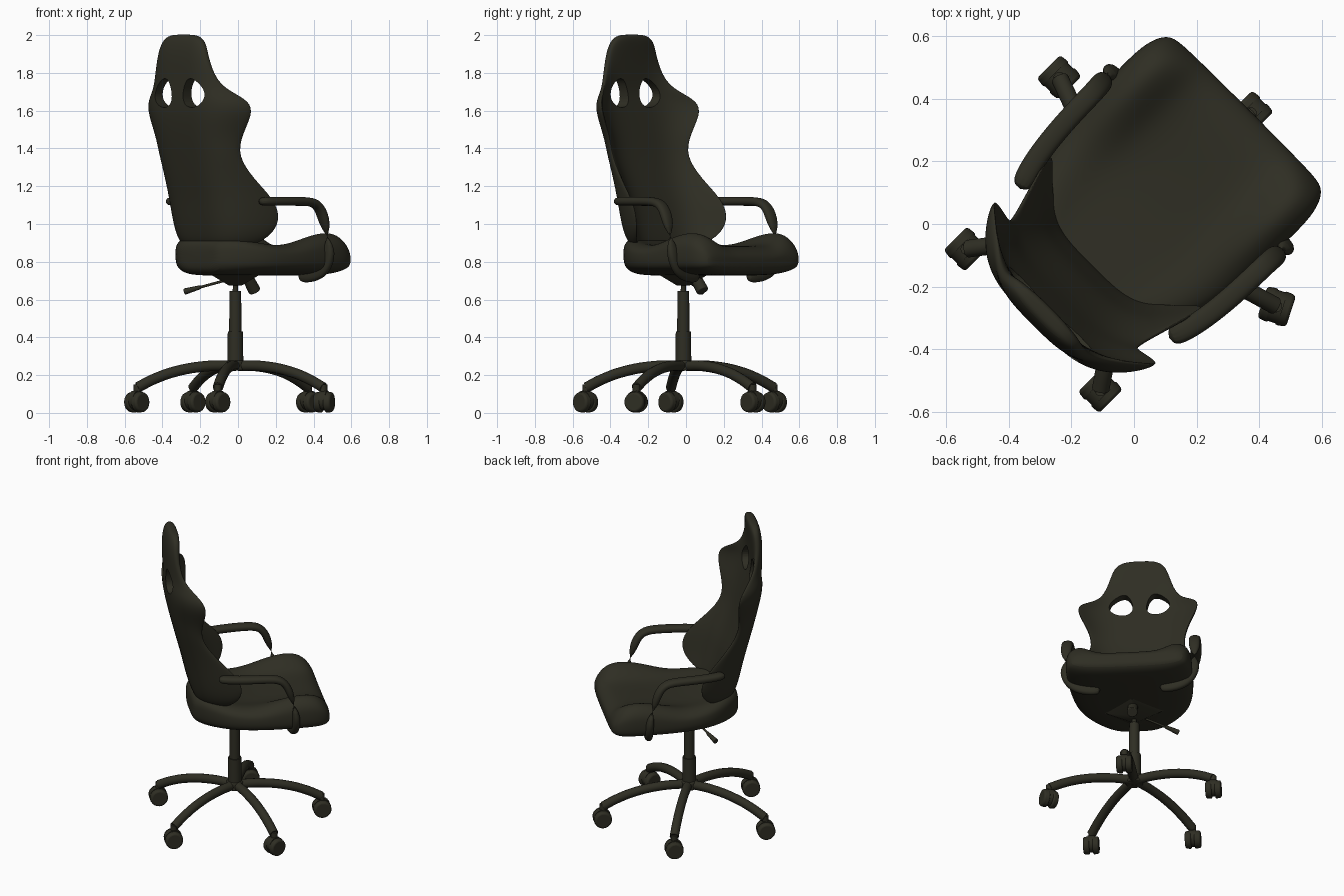
import bpy, bmesh, math
from mathutils import Matrix, Vector

cube = bpy.data.objects.get("Cube")
if cube:
    bpy.data.objects.remove(cube)

TURN = Matrix.Rotation(math.radians(-45), 4, 'Z')   # chair faces +x +y
mat = bpy.data.materials.new("dark olive black")
mat.use_nodes = True
COLOUR = (0.028, 0.027, 0.017, 1)
mat.diffuse_color = COLOUR
mat.node_tree.nodes["Principled BSDF"].inputs["Base Color"].default_value = COLOUR


def finish(name, data):
    obj = bpy.data.objects.new(name, data)
    bpy.context.collection.objects.link(obj)
    obj.matrix_world = TURN
    data.materials.append(mat)
    if obj.type == 'MESH':
        bpy.ops.object.select_all(action='DESELECT')
        obj.select_set(True)
        bpy.context.view_layer.objects.active = obj
        bpy.ops.object.shade_smooth_by_angle(angle=math.radians(40))
    return obj


def from_bmesh(name, bm):
    bmesh.ops.recalc_face_normals(bm, faces=bm.faces)
    mesh = bpy.data.meshes.new(name)
    bm.to_mesh(mesh)
    bm.free()
    return finish(name, mesh)


def loft(name, rings):
    bm = bmesh.new()
    loops = [[bm.verts.new(p) for p in ring] for ring in rings]
    n = len(loops[0])
    for a, b in zip(loops, loops[1:]):
        for i in range(n):
            j = (i + 1) % n
            bm.faces.new((a[i], a[j], b[j], b[i]))
    bm.faces.new(loops[0])
    bm.faces.new(loops[-1])
    obj = from_bmesh(name, bm)
    sub = obj.modifiers.new("soft", 'SUBSURF')
    sub.levels = sub.render_levels = 2
    return obj


def rod(name, start, end, r1, r2, sides=24, bevel=0.0):
    start, end = Vector(start), Vector(end)
    axis = end - start
    bm = bmesh.new()
    place = Matrix.Translation((start + end) / 2) @ axis.to_track_quat('Z', 'Y').to_matrix().to_4x4()
    bmesh.ops.create_cone(bm, cap_ends=True, segments=sides, radius1=r1, radius2=r2,
                          depth=axis.length, matrix=place)
    obj = from_bmesh(name, bm)
    if bevel:
        mod = obj.modifiers.new("round", 'BEVEL')
        mod.width, mod.segments = bevel, 3


def tube(name, points, radius):
    curve = bpy.data.curves.new(name, 'CURVE')
    curve.dimensions = '3D'
    curve.bevel_depth, curve.bevel_resolution = radius, 4
    curve.use_fill_caps = True
    spline = curve.splines.new('BEZIER')
    spline.bezier_points.add(len(points) - 1)
    for knot, p in zip(spline.bezier_points, points):
        knot.co = p
        knot.handle_left_type = knot.handle_right_type = 'AUTO'
    finish(name, curve)


def superellipse(count, power):
    for i in range(count):
        a = 2 * math.pi * i / count
        c, s = math.cos(a), math.sin(a)
        yield math.copysign(abs(c) ** power, c), math.copysign(abs(s) ** power, s)


# Backrest: height, half width, middle depth, edge depth, half thickness
back_levels = [
    (0.87, 0.20, -0.22, -0.17, 0.03), (0.90, 0.27, -0.235, -0.11, 0.05),
    (0.96, 0.325, -0.25, -0.05, 0.055), (1.04, 0.345, -0.27, -0.03, 0.055),
    (1.13, 0.34, -0.29, -0.07, 0.055), (1.24, 0.305, -0.325, -0.19, 0.05),
    (1.36, 0.28, -0.36, -0.285, 0.045), (1.47, 0.305, -0.387, -0.278, 0.045),
    (1.58, 0.37, -0.41, -0.26, 0.042), (1.65, 0.365, -0.42, -0.275, 0.034),
    (1.70, 0.285, -0.425, -0.34, 0.03), (1.76, 0.225, -0.425, -0.39, 0.03),
    (1.88, 0.185, -0.422, -0.412, 0.036), (1.96, 0.16, -0.412, -0.405, 0.036),
    (1.995, 0.115, -0.405, -0.405, 0.028), (2.003, 0.06, -0.405, -0.405, 0.012),
]
rings = []
for z, w, mid, edge, t in back_levels:
    rings.append([(w * u, mid + (edge - mid) * abs(u) ** 3.8 + t * v, z)
                  for u, v in superellipse(36, 0.75)])
backrest = loft("backrest", rings)

# Two slanted openings below the head area, narrower at the top
for side, label in ((1, "right"), (-1, "left")):
    bm = bmesh.new()
    bmesh.ops.create_cone(bm, cap_ends=True, segments=32, radius1=1, radius2=1, depth=1,
                          matrix=Matrix.Rotation(math.pi / 2, 4, 'X'))
    for v in bm.verts:
        v.co.x *= 1 - 0.3 * v.co.z
    bm.transform(Matrix.Translation((0.108 * side, -0.41, 1.695))
                 @ Matrix.Rotation(-0.3 * side, 4, 'Y')
                 @ Matrix.Diagonal((0.069, 0.4, 0.077, 1)))
    cutter = from_bmesh("opening_cutter_" + label, bm)
    cutter.hide_render = True
    cutter.hide_set(True)
    cut = backrest.modifiers.new("opening", 'BOOLEAN')
    cut.operation, cut.object, cut.solver = 'DIFFERENCE', cutter, 'EXACT'
crisp = backrest.modifiers.new("crisp rims", 'EDGE_SPLIT')
crisp.split_angle = math.radians(50)

# Seat: depth, half width, bottom, middle top, bolster top
seat_levels = [
    (-0.305, 0.12, 0.78, 0.87, 0.87), (-0.29, 0.17, 0.74, 0.92, 0.92),
    (-0.22, 0.258, 0.727, 0.925, 0.94), (-0.10, 0.338, 0.727, 0.89, 0.915),
    (0.05, 0.368, 0.727, 0.87, 0.895), (0.18, 0.38, 0.727, 0.87, 0.945),
    (0.30, 0.385, 0.727, 0.88, 0.985), (0.40, 0.386, 0.727, 0.885, 0.985),
    (0.465, 0.373, 0.73, 0.875, 0.945), (0.507, 0.345, 0.75, 0.845, 0.87),
    (0.517, 0.29, 0.78, 0.82, 0.82),
]
rings = []
for y, w, low, top, bolster in seat_levels:
    ring = []
    for u, v in superellipse(40, 0.55):
        k = min(max((abs(u) - 0.4) / 0.45, 0), 1)
        high = top + (bolster - top) * k * k * (3 - 2 * k)
        middle = (low + top) / 2
        taper = 1 - 0.14 * min(v, 0) ** 2
        ring.append((w * u * taper, y, middle + abs(v) * ((high if v > 0 else low) - middle)))
    rings.append(ring)
loft("seat_cushion", rings)

# Armrests: flat oval bars that curl in under the seat
arm_path = [Vector(p) for p in (
    (0.335, -0.18, 1.12), (0.362, -0.11, 1.12), (0.38, 0.0, 1.12), (0.387, 0.12, 1.12),
    (0.388, 0.19, 1.113), (0.39, 0.235, 1.07), (0.393, 0.265, 0.98), (0.395, 0.287, 0.89),
    (0.388, 0.295, 0.81), (0.345, 0.29, 0.745), (0.26, 0.282, 0.722), (0.18, 0.275, 0.725))]
for side, label in ((1, "right"), (-1, "left")):
    rings = []
    for i, p in enumerate(arm_path):
        along = (arm_path[min(i + 1, len(arm_path) - 1)] - arm_path[max(i - 1, 0)]).normalized()
        # the flat side turns with the bar, keeping its edge along the seat side
        thin = along.cross(Vector((1, 0, 0)) if i < 7 else Vector((0, 1, 0)).cross(along)).normalized()
        wide = thin.cross(along)
        a, b = 0.035, 0.024
        ring = [p + wide * a * u + thin * b * v for u, v in superellipse(14, 0.85)]
        rings.append([(q.x * side, q.y, q.z) for q in ring])
    loft("armrest_" + label, rings)

# Tilt mechanism, knob and lever
CY = -0.02
rod("tilt_housing", (0, CY, 0.675), (0, CY, 0.735), 0.05, 0.19, 4)
rod("tension_knob", (0, 0.07, 0.72), (0, 0.125, 0.645), 0.03, 0.033, 20, 0.005)
rod("height_lever", (-0.02, -0.03, 0.71), (-0.20, -0.11, 0.66), 0.007, 0.007, 10)
rod("lever_grip", (-0.18, -0.10, 0.666), (-0.26, -0.14, 0.642), 0.010, 0.017, 12, 0.003)

# Gas column
for name, z0, z1, r in (("column_base", 0.23, 0.43, 0.043), ("column_sleeve", 0.42, 0.645, 0.033),
                        ("column_piston", 0.63, 0.70, 0.014)):
    rod(name, (0, CY, z0), (0, CY, z1), r, r * 0.93)
rod("base_hub", (0, CY, 0.225), (0, CY, 0.277), 0.055, 0.05, 24, 0.008)

# Five arched legs with hooded twin-wheel casters, one of them swivelled
leg_path = [(0.02, 0.25), (0.16, 0.247), (0.32, 0.22), (0.44, 0.178), (0.525, 0.135)]
hub = Vector((0, CY + 0.005, 0))
for i in range(5):
    a = math.radians(88.5 + 72 * i)
    out = Vector((math.cos(a), math.sin(a), 0))
    swivel = math.radians(27 if i == 4 else 0)
    axle = Vector((math.cos(swivel), math.sin(swivel), 0))

    def at(r, s, z):
        return hub + out * r + axle * s + Vector((0, 0, z))

    n = str(i + 1)
    tube("leg_" + n, [at(r, 0, z) for r, z in leg_path], 0.028)
    rod("caster_stem_" + n, at(0.527, 0, 0.06), at(0.527, 0, 0.15), 0.02, 0.02, 16)
    rod("caster_hood_" + n, at(0.53, -0.02, 0.066), at(0.53, 0.02, 0.066), 0.052, 0.052, 24)
    for s in (-1, 1):
        rod("caster_wheel_" + n, at(0.53, 0.01 * s, 0.057), at(0.53, 0.048 * s, 0.057),
            0.057, 0.052, 28, 0.01)
